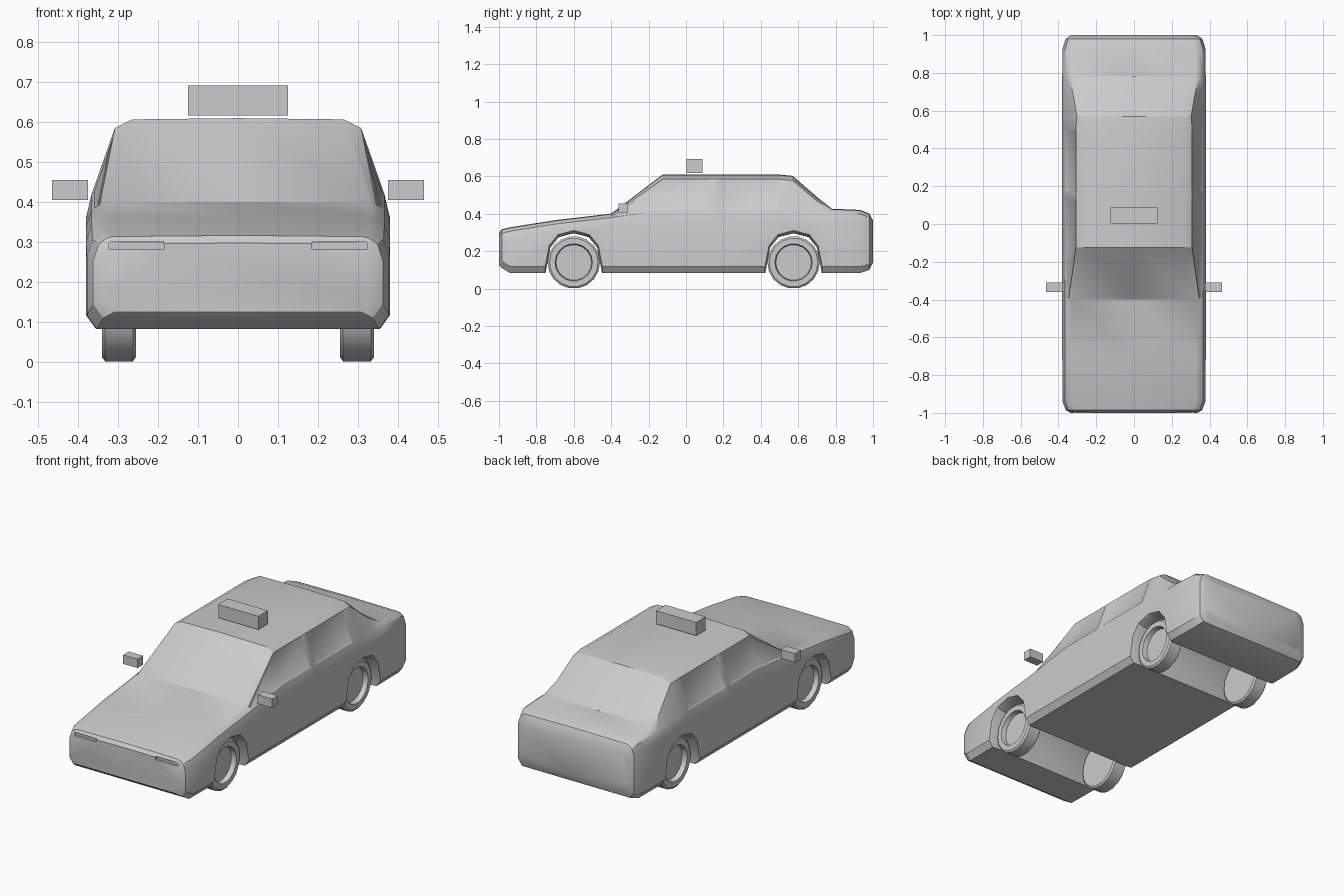
import bpy, bmesh, math
from mathutils import Vector

if "Cube" in bpy.data.objects:
    bpy.data.objects.remove(bpy.data.objects["Cube"], do_unlink=True)

GREY = (0.6, 0.6, 0.6, 1)
paint = bpy.data.materials.new("plain grey")
paint.use_nodes = True
paint.diffuse_color = GREY
paint.node_tree.nodes["Principled BSDF"].inputs["Base Color"].default_value = GREY


def finish(bm, name, smooth=True):
    bmesh.ops.recalc_face_normals(bm, faces=bm.faces)
    mesh = bpy.data.meshes.new(name)
    bm.to_mesh(mesh)
    bm.free()
    mesh.materials.append(paint)
    obj = bpy.data.objects.new(name, mesh)
    bpy.context.collection.objects.link(obj)
    if smooth:
        smooth_object(obj)
    return obj


def smooth_object(obj):
    bpy.ops.object.select_all(action="DESELECT")
    obj.select_set(True)
    bpy.context.view_layer.objects.active = obj
    bpy.ops.object.shade_smooth_by_angle(angle=math.radians(30))


def loft(bm, rings):
    """Skin closed rings of points and cap both ends; returns rows of side faces."""
    rows = [[bm.verts.new(p) for p in ring] for ring in rings]
    n = len(rows[0])
    faces = [[bm.faces.new((a[i], a[(i + 1) % n], b[(i + 1) % n], b[i])) for i in range(n)]
             for a, b in zip(rows, rows[1:])]
    bm.faces.new(rows[0])
    bm.faces.new(rows[-1])
    return faces


def box(name, low, high):
    bm = bmesh.new()
    bmesh.ops.create_cube(bm, size=1)
    low, high = Vector(low), Vector(high)
    for v in bm.verts:
        v.co = (low + high) / 2 + v.co * (high - low)
    return finish(bm, name, smooth=False)


def cut(body, cutter):
    cutter.hide_render = True
    mod = body.modifiers.new("cut", "BOOLEAN")
    mod.operation, mod.solver, mod.object = "DIFFERENCE", "EXACT", cutter
    bpy.ops.object.select_all(action="DESELECT")
    body.select_set(True)
    bpy.context.view_layer.objects.active = body
    bpy.ops.object.modifier_apply(modifier=mod.name)
    bpy.data.objects.remove(cutter, do_unlink=True)


def section(y, bottom, w, belt, shoulder, upper, edge):
    """Body cross-section; upper is the window top, edge the roof edge."""
    half = [(w - 0.025, bottom), (w, bottom + 0.035), (w, belt),
            (w - 0.014, shoulder), upper, edge]
    pts = [(0, bottom)] + half + [(0, edge[1] + 0.003)] + [(-x, z) for x, z in reversed(half)]
    return [(x, y, z) for x, z in pts]


def deck(y, bottom, w, top):
    return section(y, bottom, w, top - 0.06, top - 0.018, (w - 0.034, top - 0.004), (w - 0.05, top))


def cabin(y, upper=(0.308, 0.585), edge=(0.265, 0.607)):
    return section(y, 0.083, 0.38, 0.36, 0.42, upper, edge)


# Body shell: bonnet, cabin, boot
bm = bmesh.new()
rows = loft(bm, [
    deck(-1.0, 0.125, 0.335, 0.295),
    deck(-0.985, 0.11, 0.362, 0.314),
    deck(-0.94, 0.083, 0.378, 0.325),
    deck(-0.70, 0.083, 0.38, 0.363),
    deck(-0.40, 0.083, 0.38, 0.398),
    cabin(-0.125),
    cabin(0.13),
    cabin(0.165),
    cabin(0.50),
    cabin(0.57, (0.302, 0.578), (0.262, 0.6)),
    section(0.70, 0.083, 0.38, 0.36, 0.405, (0.325, 0.468), (0.27, 0.487)),
    deck(0.78, 0.083, 0.38, 0.424),
    deck(0.93, 0.083, 0.378, 0.418),
    deck(0.98, 0.10, 0.362, 0.398),
    deck(1.0, 0.14, 0.335, 0.36),
])
bmesh.ops.recalc_face_normals(bm, faces=bm.faces)
# Shallow side windows, two panes a side
for column in (4, 9):
    for pane in (rows[4:6], rows[7:8]):
        bmesh.ops.inset_region(bm, faces=[row[column] for row in pane],
                               thickness=0.008, depth=-0.004, use_even_offset=True)
body = finish(bm, "car_body", smooth=False)

# Flared wheel arches cut across the body
ARCH = [(-0.155, 0.0), (-0.15, 0.09), (-0.125, 0.22), (-0.08, 0.275), (0, 0.296),
        (0.08, 0.275), (0.125, 0.22), (0.15, 0.09), (0.155, 0.0)]
AXLES = (-0.60, 0.575)
for axle in AXLES:
    bm = bmesh.new()
    loft(bm, [[(x, axle + y * s, z * s) for y, z in ARCH]
              for x, s in ((-0.42, 1.1), (-0.34, 1), (0.34, 1), (0.42, 1.1))])
    cut(body, finish(bm, "arch_cutter", smooth=False))

# Narrow lamp recesses in the nose
for side in (-1, 1):
    xs = sorted((side * 0.185, side * 0.322))
    cut(body, box("lamp_cutter", (xs[0], -1.05, 0.282), (xs[1], -0.987, 0.3)))
smooth_object(body)

# Wheels: turned tyre with a recessed rim
TYRE = [(0.255, 0.1), (0.255, 0.13), (0.263, 0.14), (0.332, 0.14),
        (0.34, 0.13), (0.34, 0.1), (0.312, 0.095)]
SIDES = 18
for axle, end in zip(AXLES, ("front", "rear")):
    for side, hand in ((1, "left"), (-1, "right")):
        bm = bmesh.new()
        loft(bm, [[(side * x, axle + r * math.cos(2 * math.pi * i / SIDES),
                    0.14 + r * math.sin(2 * math.pi * i / SIDES)) for i in range(SIDES)]
                  for x, r in TYRE])
        finish(bm, f"{end}_{hand}_wheel")

# Door mirrors and roof sign
for side, hand in ((1, "left"), (-1, "right")):
    xs = sorted((side * 0.375, side * 0.465))
    box(f"{hand}_mirror", (xs[0], -0.36, 0.405), (xs[1], -0.31, 0.455))
box("roof_sign", (-0.125, 0.003, 0.617), (0.125, 0.088, 0.692))
